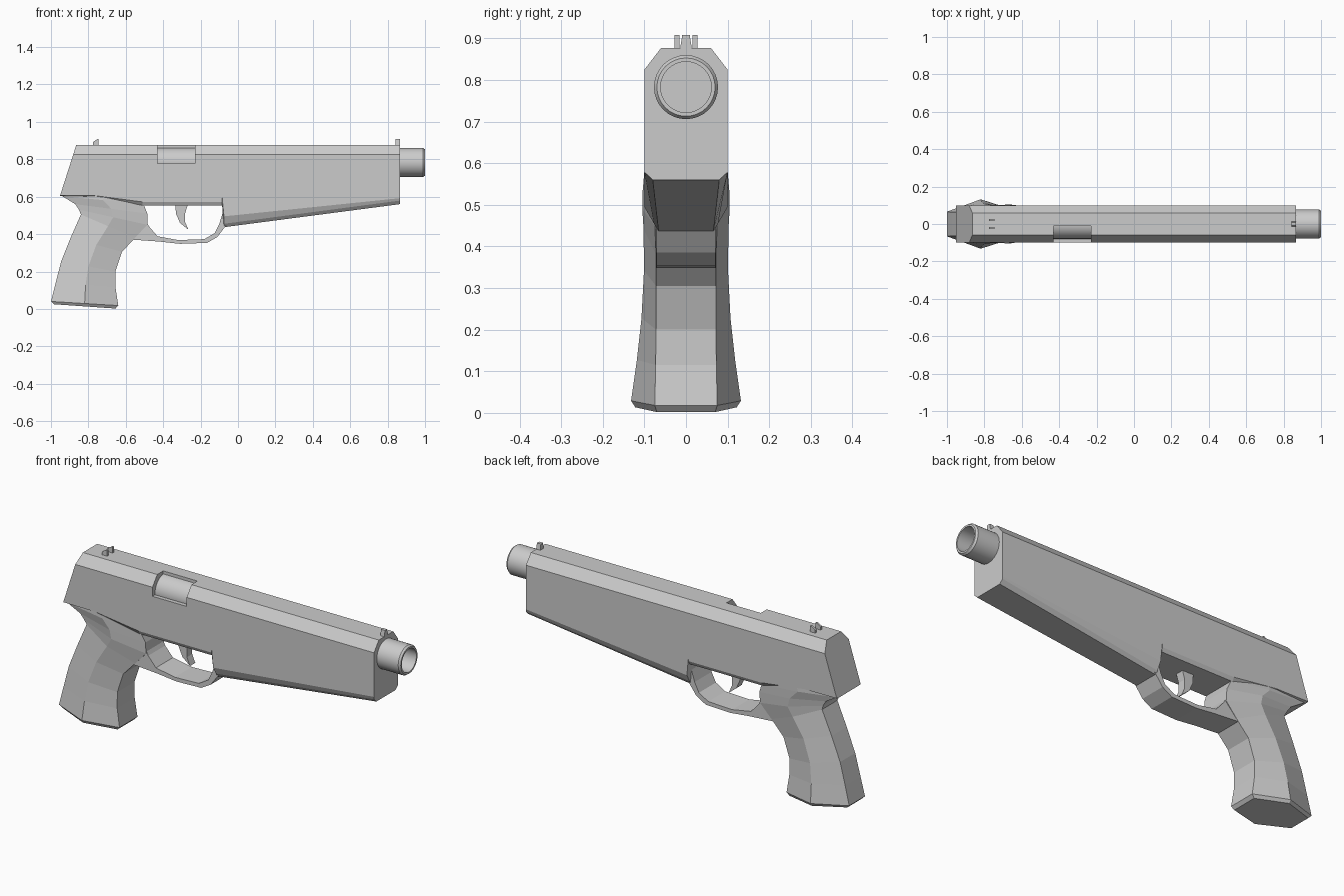
import bpy, bmesh, math

if "Cube" in bpy.data.objects:
    bpy.data.objects.remove(bpy.data.objects["Cube"])

grey = bpy.data.materials.new("grey")
grey.diffuse_color = (0.6, 0.6, 0.6, 1)
grey.use_nodes = True
grey.node_tree.nodes["Principled BSDF"].inputs["Base Color"].default_value = grey.diffuse_color


def make(name, bm):
    bmesh.ops.remove_doubles(bm, verts=bm.verts, dist=1e-5)
    bmesh.ops.recalc_face_normals(bm, faces=bm.faces)
    mesh = bpy.data.meshes.new(name)
    bm.to_mesh(mesh)
    bm.free()
    mesh.materials.append(grey)
    ob = bpy.data.objects.new(name, mesh)
    bpy.context.collection.objects.link(ob)
    return ob


def loft(name, rings):
    """Skin closed rings of equal length and cap both ends."""
    bm = bmesh.new()
    loops = [[bm.verts.new(p) for p in r] for r in rings]
    n = len(loops[0])
    for a, b in zip(loops, loops[1:]):
        for i in range(n):
            j = (i + 1) % n
            bm.faces.new((a[i], a[j], b[j], b[i]))
    bm.faces.new(loops[0])
    bm.faces.new(loops[-1])
    return make(name, bm)


def mirrored(half):
    """Complete a half ring by mirroring it across the centre plane."""
    return half + [(x, -y, z) for x, y, z in reversed(half)]


def plate(name, outline, y0, y1):
    """Side outline (x, z) extruded across y."""
    return loft(name, [[(x, y, z) for x, z in outline] for y in (y0, y1)])


def lathe(name, profile, zc, seg=32):
    """Spin an (x, radius) profile about a lengthwise axis at height zc."""
    bm = bmesh.new()
    vs = [bm.verts.new((x, 0, zc + r)) for x, r in profile]
    es = [bm.edges.new(e) for e in zip(vs, vs[1:])]
    bmesh.ops.spin(bm, geom=vs + es, cent=(0, 0, zc), axis=(1, 0, 0),
                   angle=2 * math.pi, steps=seg, use_duplicate=False)
    ob = make(name, bm)
    bpy.context.view_layer.objects.active = ob
    ob.select_set(True)
    bpy.ops.object.shade_smooth_by_angle(angle=math.radians(30))
    ob.select_set(False)
    return ob


# Body: lengthwise sections (x, then half width and height of the lower edges)
def section(x, lower, rake=False):
    pts = lower + [(0.1, 0.825), (0.06, 0.877)]
    return mirrored([(x + (0.32 * (z - 0.61) if rake else 0), w, z) for w, z in pts])


flat = [(0.09, 0.553), (0.1, 0.572), (0.1, 0.6)]
deep = [(0.066, 0.437), (0.077, 0.455), (0.1, 0.495)]
nose = [(0.08, 0.56), (0.1, 0.579), (0.1, 0.592)]
body = loft("body", [
    section(-0.95, [(0.085, 0.605), (0.1, 0.607), (0.1, 0.61)], True),
    section(-0.76, [(0.09, 0.6), (0.1, 0.605), (0.1, 0.615)]),
    section(-0.51, flat), section(-0.085, flat),
    section(-0.075, deep), section(0.865, nose)])

# Ejection port cut into the upper side
cutter = plate("port_cutter", [(-0.43, 0.777), (-0.23, 0.777), (-0.23, 1), (-0.43, 1)],
               -0.2, -0.01)
cutter.hide_render = True
cutter.hide_viewport = True
cut = body.modifiers.new("port", 'BOOLEAN')
cut.operation = 'DIFFERENCE'
cut.solver = 'EXACT'
cut.object = cutter

# Chamber seen in the port, and hollow muzzle
lathe("chamber", [(-0.44, 0.0), (-0.44, 0.079), (-0.22, 0.079), (-0.22, 0.0)], 0.783)
lathe("muzzle", [(0.85, 0.077), (0.99, 0.077), (1.0, 0.07), (1.0, 0.061),
                 (0.88, 0.061), (0.88, 0.0)], 0.783)

# Grip: six-sided sections (rear x, z, front x, z, rear, middle and front half widths)
grip = [(-0.985, 0.025, -0.655, 0.002, 0.06, 0.122, 0.07),
        (-1.0, 0.04, -0.64, 0.018, 0.066, 0.132, 0.075),
        (-0.975, 0.14, -0.655, 0.115, 0.064, 0.118, 0.073),
        (-0.945, 0.255, -0.655, 0.2, 0.063, 0.107, 0.072),
        (-0.895, 0.38, -0.62, 0.305, 0.063, 0.101, 0.072),
        (-0.84, 0.505, -0.55, 0.38, 0.064, 0.102, 0.072),
        (-0.85, 0.53, -0.485, 0.45, 0.07, 0.105, 0.075),
        (-0.87, 0.56, -0.485, 0.51, 0.075, 0.104, 0.08),
        (-0.94, 0.603, -0.505, 0.56, 0.085, 0.1, 0.09),
        (-0.92, 0.64, -0.505, 0.62, 0.085, 0.098, 0.09)]
loft("grip", [mirrored([(a, r, b), ((a + c) / 2, m, (b + d) / 2), (c, f, d)])
              for a, b, c, d, r, m, f in grip])

# Trigger guard: band through inner and outer (x, z) points
guard = [(-0.49, 0.47, -0.60, 0.37), (-0.475, 0.44, -0.56, 0.37),
         (-0.43, 0.388, -0.42, 0.36), (-0.32, 0.368, -0.31, 0.348),
         (-0.18, 0.373, -0.165, 0.353), (-0.125, 0.405, -0.11, 0.385),
         (-0.1, 0.455, -0.07, 0.438), (-0.08, 0.52, -0.05, 0.46)]
loft("trigger_guard", [mirrored([(a, 0.071, b), (c, 0.071, d)]) for a, b, c, d in guard])

# Trigger: curved, narrowing blade
plate("trigger", [(-0.335, 0.57), (-0.332, 0.51), (-0.31, 0.46), (-0.265, 0.423),
                  (-0.283, 0.465), (-0.283, 0.51), (-0.265, 0.57)], -0.022, 0.022)

# Sights
rear_post = [(-0.775, 0.87), (-0.745, 0.87), (-0.745, 0.908), (-0.752, 0.908), (-0.775, 0.893)]
for side, y in (("left", 0.022), ("right", -0.022)):
    plate("rear_sight_" + side, rear_post, y - 0.006, y + 0.006)
loft("front_sight", [[(x, y, z) for x, y in
                      ((0.842, -w), (0.865, -w), (0.865, w), (0.842, w))]
                     for z, w in ((0.87, 0.015), (0.908, 0.009))])
